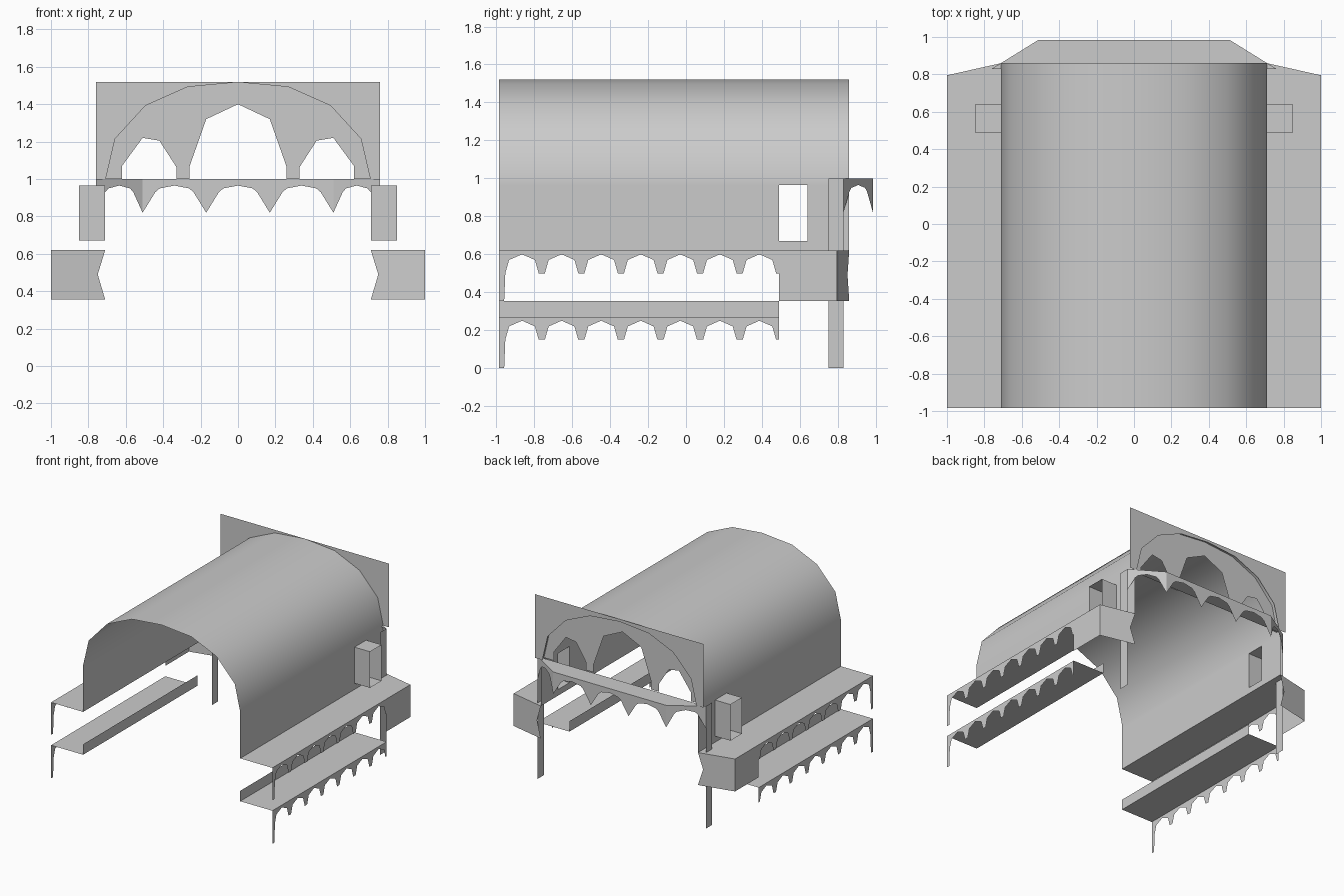
import bpy
import bmesh

default = bpy.data.objects.get("Cube")
if default:
    bpy.data.objects.remove(default, do_unlink=True)

FRONT, BACK = -0.985, 0.86
BOX_START, BOX_END = 0.49, 0.64
INNER, OUTER, POST_X = 0.71, 1.0, 0.76
DECK, SHELF, SHELF_TOP, SPRING = 0.62, 0.27, 0.355, 1.0
ARCH = [(0.71, 1.0), (0.66, 1.215), (0.495, 1.395), (0.27, 1.495), (0, 1.52)]


def sheets(name, polygons, mirror=False):
    """Make one object from flat polygons, optionally mirrored in x."""
    bm = bmesh.new()
    for points in polygons:
        bm.faces.new([bm.verts.new(p) for p in points])
    bmesh.ops.remove_doubles(bm, verts=bm.verts[:], dist=0.0005)
    mesh = bpy.data.meshes.new(name)
    bm.to_mesh(mesh)
    bm.free()
    obj = bpy.data.objects.new(name, mesh)
    bpy.context.collection.objects.link(obj)
    if mirror:
        obj.modifiers.new("Mirror", "MIRROR").use_clip = False
    return obj


def both_sides(half):
    """Complete a half profile ending on the centre line."""
    return half + [(-x, z) for x, z in reversed(half[:-1])]


def upright(points, y):
    return [(x, y, z) for x, z in points]


def lengthwise(x, y0, y1, z0, z1):
    return [(x, y0, z0), (x, y1, z0), (x, y1, z1), (x, y0, z1)]


# Barrel vault, with an opening on each side for the window boxes
profile = both_sides([(INNER, DECK), (INNER, 0.67), (INNER, 0.965)] + ARCH)
stations = [FRONT, BOX_START, BOX_END, BACK]
strips = []
for (xa, za), (xb, zb) in zip(profile, profile[1:]):
    for y0, y1 in zip(stations, stations[1:]):
        opening = y0 == BOX_START and {za, zb} == {0.67, 0.965}
        if not opening:
            strips.append([(xa, y0, za), (xa, y1, za), (xb, y1, zb), (xb, y0, zb)])
vault = sheets("vault", strips)
bpy.context.view_layer.objects.active = vault
vault.select_set(True)
bpy.ops.object.shade_smooth_by_angle(angle=0.7)
vault.select_set(False)

# Square back wall with an arched opening
opening = both_sides([(x * 0.98, SPRING + (z - SPRING) * 0.96) for x, z in ARCH])
wall = [(-POST_X, SPRING), (-POST_X, 1.52), (POST_X, 1.52), (POST_X, SPRING)]
sheets("back_wall", [upright(wall + opening, BACK)])

# Recessed arch panel with three windows open at the sill
side_window = [(0.62, SPRING), (0.62, 1.07), (0.51, 1.22), (0.42, 1.205),
               (0.33, 1.065), (0.33, SPRING)]
middle_window = [(0.26, SPRING), (0.26, 1.065), (0.17, 1.32), (0, 1.4)]
sill = both_sides(side_window + middle_window)
panel = sill + [(x, z) for x, z in reversed(both_sides(ARCH))]
sheets("window_panel", [upright(panel, 0.82)])

# Flat canopy behind the wall
bay = [(-POST_X, 0.83), (-0.51, 0.985), (0.51, 0.985), (POST_X, 0.83)]
sheets("canopy_roof", [[(x, y, SPRING) for x, y in bay]])


# Pointed valance along the three canopy edges
def valance(start, end, count):
    shape = [(0, 0.82), (0.2, 0.93), (0.27, 0.95), (0.5, 0.965),
             (0.73, 0.95), (0.8, 0.93)]
    edge = [((i + t) / count, z) for i in range(count) for t, z in shape]
    edge += [(1, 0.82), (1, SPRING), (0, SPRING)]
    return [(start[0] + (end[0] - start[0]) * t,
             start[1] + (end[1] - start[1]) * t, z) for t, z in edge]


sheets("canopy_valance", [valance(a, b, n)
                          for a, b, n in zip(bay, bay[1:], (1, 3, 1))])

# Posts beside the back wall
sheets("back_post", [lengthwise(POST_X, 0.75, 0.83, 0, SPRING)], mirror=True)

# Upper side decks with slanted rear ends
sheets("upper_deck", [[(INNER, FRONT, DECK), (OUTER, FRONT, DECK),
                       (OUTER, 0.795, DECK), (INNER, BACK, DECK)]], mirror=True)

# Lower side shelves with an upstand on the inner edge
sheets("lower_shelf", [
    [(INNER, FRONT, SHELF), (OUTER, FRONT, SHELF),
     (OUTER, BOX_START, SHELF), (INNER, BOX_START, SHELF)],
    lengthwise(INNER, FRONT, BOX_START, SHELF, SHELF_TOP)], mirror=True)


# Scalloped fascias, each with a front post
def fascia(name, top, foot):
    scallop = [(-0.088, -0.12), (-0.068, -0.05), (0, -0.02),
               (0.068, -0.05), (0.088, -0.12)]
    edge = [(FRONT, top), (FRONT, foot), (FRONT + 0.027, foot)]
    for i in range(7):
        centre = -0.864 + 0.2085 * i
        edge += [(centre + dy, top + dz) for dy, dz in scallop]
    edge += [(BOX_START, top - 0.12), (BOX_START, top)]
    sheets(name, [[(OUTER, y, z) for y, z in edge]], mirror=True)


fascia("upper_fascia", DECK, SHELF_TOP)
fascia("lower_fascia", SHELF, 0)

# Enclosed rear ends of the upper decks, notched on the inner edge
sheets("deck_end", [
    lengthwise(OUTER, BOX_START, 0.795, SHELF_TOP, DECK),
    [(OUTER, 0.795, SHELF_TOP), (OUTER, 0.795, DECK), (INNER, BACK, DECK),
     (0.75, 0.851, 0.49), (INNER, BACK, SHELF_TOP)]], mirror=True)

# Open window boxes projecting from the vault
rim = [(BOX_START, 0.67), (BOX_END, 0.67), (BOX_END, 0.965), (BOX_START, 0.965)]
sheets("window_box", [
    [(INNER, ya, za), (0.85, ya, za), (0.85, yb, zb), (INNER, yb, zb)]
    for (ya, za), (yb, zb) in zip(rim, rim[1:] + rim[:1])], mirror=True)
